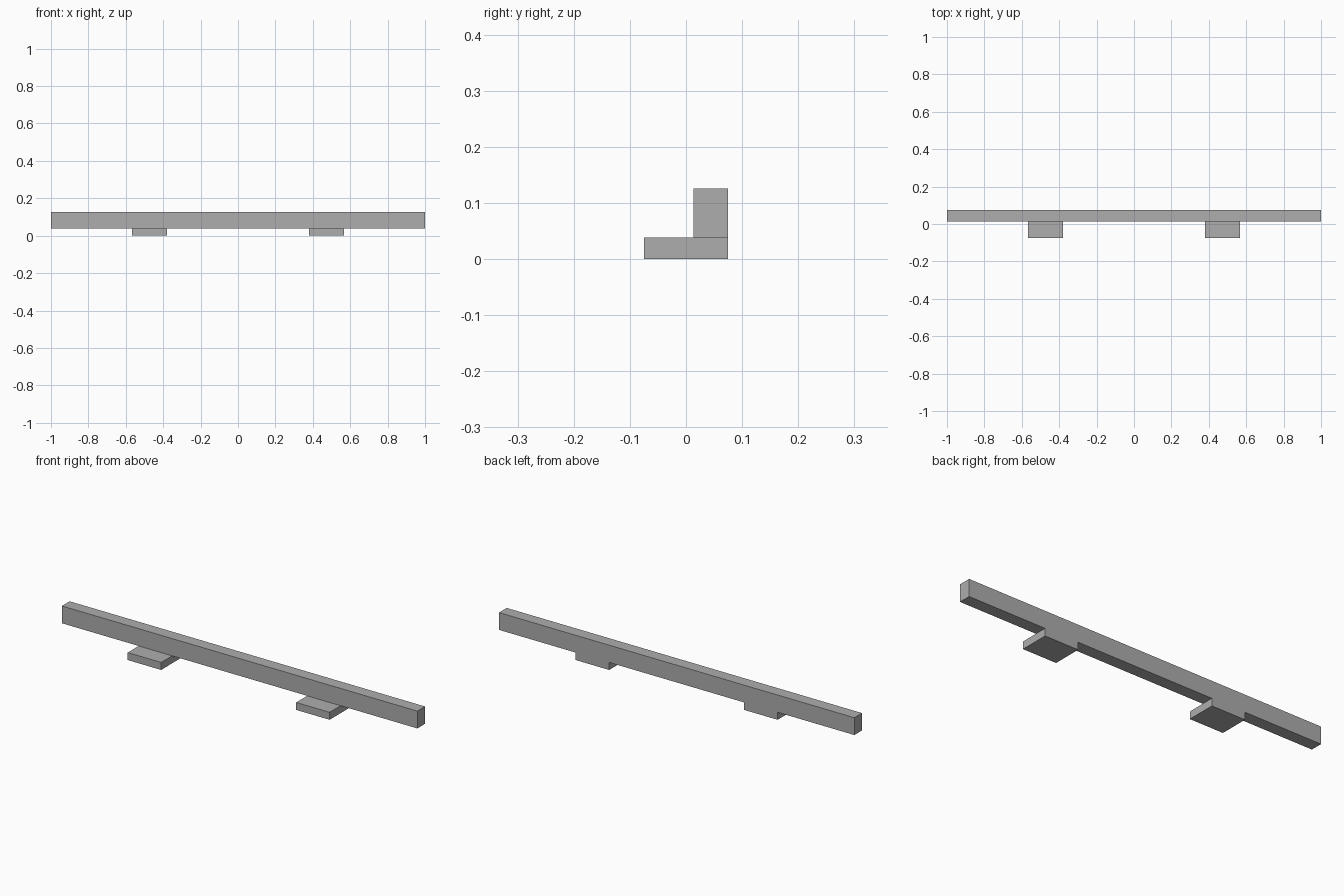
import bpy
import bmesh
from mathutils import Vector

cube = bpy.data.objects.get("Cube")
if cube:
    bpy.data.objects.remove(cube, do_unlink=True)

HALF_LENGTH = 1.0
FOOT_INNER, FOOT_OUTER = 0.38, 0.568
BACK, BEAM_FRONT, FOOT_FRONT = 0.075, 0.013, -0.075
TOP, BEAM_BOTTOM = 0.126, 0.038

# Plain grey material
grey = bpy.data.materials.new("plain grey")
grey.use_nodes = True
colour = (0.42, 0.42, 0.42, 1.0)
grey.diffuse_color = colour
grey.node_tree.nodes["Principled BSDF"].inputs["Base Color"].default_value = colour


def extrude_faces(bm, faces, offset):
    """Pull faces out by an offset, leaving no inner faces behind."""
    result = bmesh.ops.extrude_face_region(bm, geom=faces)
    verts = [g for g in result["geom"] if isinstance(g, bmesh.types.BMVert)]
    bmesh.ops.translate(bm, vec=offset, verts=verts)
    bmesh.ops.delete(bm, geom=[f for f in faces if f.is_valid], context="FACES")


def foot_faces(bm, direction, below):
    """Faces within a foot's span that point along a direction."""
    bm.normal_update()
    found = []
    for f in bm.faces:
        c = f.calc_center_median()
        if (f.normal.dot(direction) > 0.9 and c.z < below
                and FOOT_INNER < abs(c.x) < FOOT_OUTER):
            found.append(f)
    return found


# Long beam
bm = bmesh.new()
bmesh.ops.create_cube(bm, size=1)
for v in bm.verts:
    v.co = (HALF_LENGTH if v.co.x > 0 else -HALF_LENGTH,
            BACK if v.co.y > 0 else BEAM_FRONT,
            TOP if v.co.z > 0 else BEAM_BOTTOM)

# Cuts across the beam where the feet start and end
for x in (-FOOT_OUTER, -FOOT_INNER, FOOT_INNER, FOOT_OUTER):
    bmesh.ops.bisect_plane(bm, geom=bm.verts[:] + bm.edges[:] + bm.faces[:],
                           plane_co=(x, 0, 0), plane_no=(1, 0, 0))

# Feet: down to the ground, then forward
down, forward = Vector((0, 0, -1)), Vector((0, -1, 0))
extrude_faces(bm, foot_faces(bm, down, TOP - 0.01), down * BEAM_BOTTOM)
extrude_faces(bm, foot_faces(bm, forward, BEAM_BOTTOM),
              forward * (BEAM_FRONT - FOOT_FRONT))

# Merge coplanar faces into clean flat sides
bmesh.ops.dissolve_limit(bm, angle_limit=0.01, verts=bm.verts[:], edges=bm.edges[:])
bmesh.ops.recalc_face_normals(bm, faces=bm.faces[:])

mesh = bpy.data.meshes.new("beam_with_feet")
bm.to_mesh(mesh)
bm.free()
mesh.materials.append(grey)
beam = bpy.data.objects.new("beam_with_feet", mesh)
bpy.context.scene.collection.objects.link(beam)
